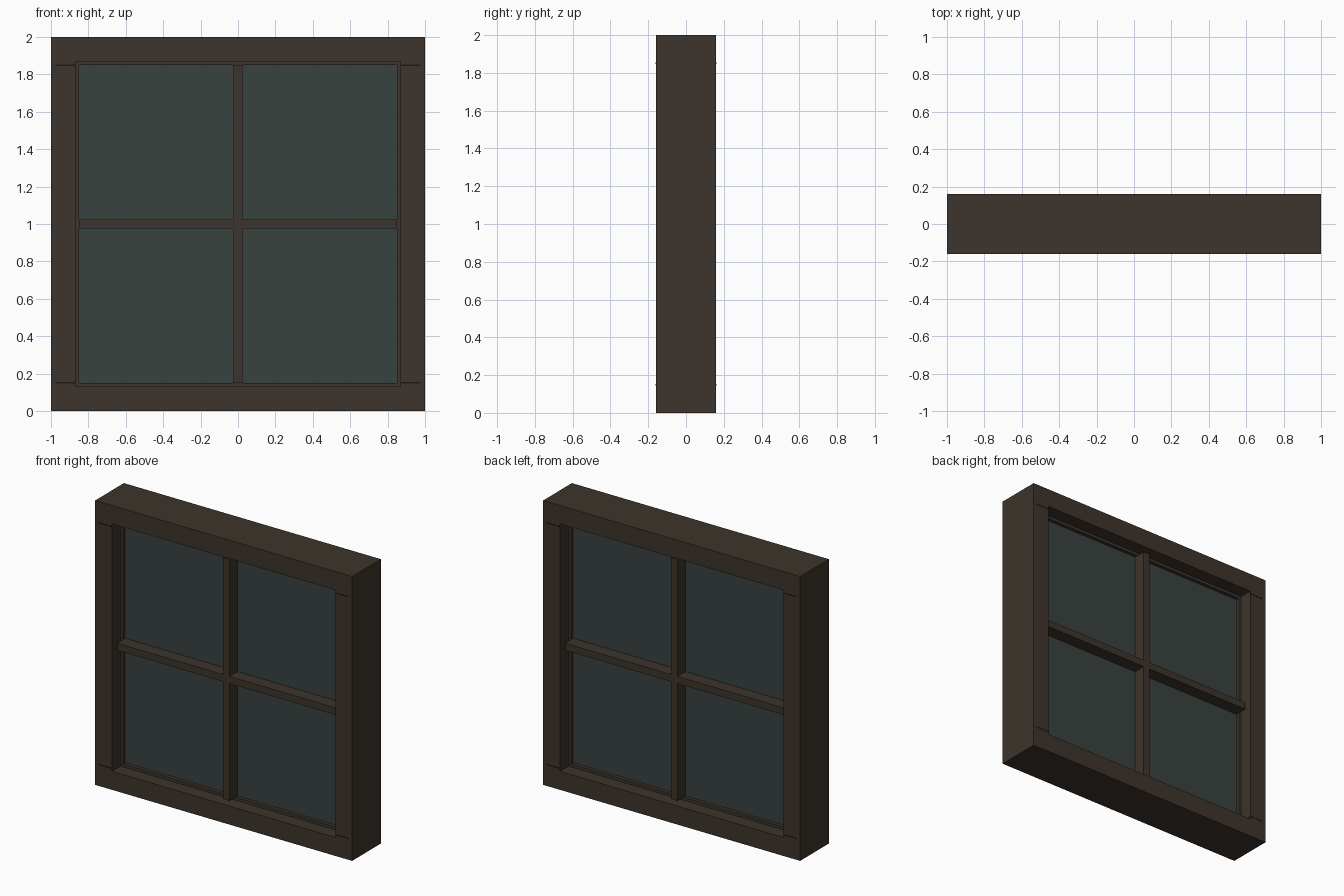
import bpy

if "Cube" in bpy.data.objects:
    bpy.data.objects.remove(bpy.data.objects["Cube"])


def material(name, rgb):
    m = bpy.data.materials.new(name)
    m.diffuse_color = (*rgb, 1)
    m.use_nodes = True
    m.node_tree.nodes["Principled BSDF"].inputs["Base Color"].default_value = m.diffuse_color
    return m


wood = material("dark_wood", (0.047, 0.034, 0.025))
seam = material("joint_shadow", (0.012, 0.009, 0.007))
pane = material("tinted_glass", (0.040, 0.055, 0.051))


def box(name, x, y, z, mat):
    """Box from (min, max) ranges on each axis."""
    r = (x, y, z)
    bpy.ops.mesh.primitive_cube_add(size=1, location=[(a + b) / 2 for a, b in r])
    ob = bpy.context.object
    ob.name = name
    ob.scale = [b - a for a, b in r]
    bpy.ops.object.transform_apply(location=False, rotation=False, scale=True)
    ob.data.materials.append(mat)
    return ob


def ring(name, outer, inner, depth, mat):
    """Square ring around the window centre, as one closed mesh."""
    corners = [(-1, -1), (1, -1), (1, 1), (-1, 1)]
    loops = [(outer, -depth), (inner, -depth), (inner, depth), (outer, depth)]
    verts = [(sx * h, y, 1 + sz * h) for h, y in loops for sx, sz in corners]
    faces = []
    for k in range(4):
        n = (k + 1) % 4
        for i in range(4):
            j = (i + 1) % 4
            faces.append((k * 4 + i, k * 4 + j, n * 4 + j, n * 4 + i))
    me = bpy.data.meshes.new(name)
    me.from_pydata(verts, [], faces)
    me.materials.append(mat)
    ob = bpy.data.objects.new(name, me)
    bpy.context.collection.objects.link(ob)
    return ob


# Outer frame and the stepped glazing stop inside it
ring("outer_frame", 1.0, 0.87, 0.16, wood)
ring("glazing_stop", 0.87, 0.85, 0.065, wood)

# Glass sheet
box("glass", (-0.85, 0.85), (-0.04, 0.04), (0.15, 1.85), pane)

# Crossing glazing bars: one upright, two half-width bars butting against it
box("upright_bar", (-0.025, 0.025), (-0.13, 0.13), (0.15, 1.85), wood)
box("cross_bar_left", (-0.85, -0.025), (-0.13, 0.13), (0.975, 1.025), wood)
box("cross_bar_right", (0.025, 0.85), (-0.13, 0.13), (0.975, 1.025), wood)

# Thin joint lines at the corners, on both faces
for sx, side in ((-1, "left"), (1, "right")):
    for z, level in ((0.15, "lower"), (1.85, "upper")):
        x = sorted((sx * 0.87, sx * 0.975))
        box(f"joint_line_{level}_{side}", x, (-0.161, 0.161), (z - 0.004, z + 0.004), seam)
